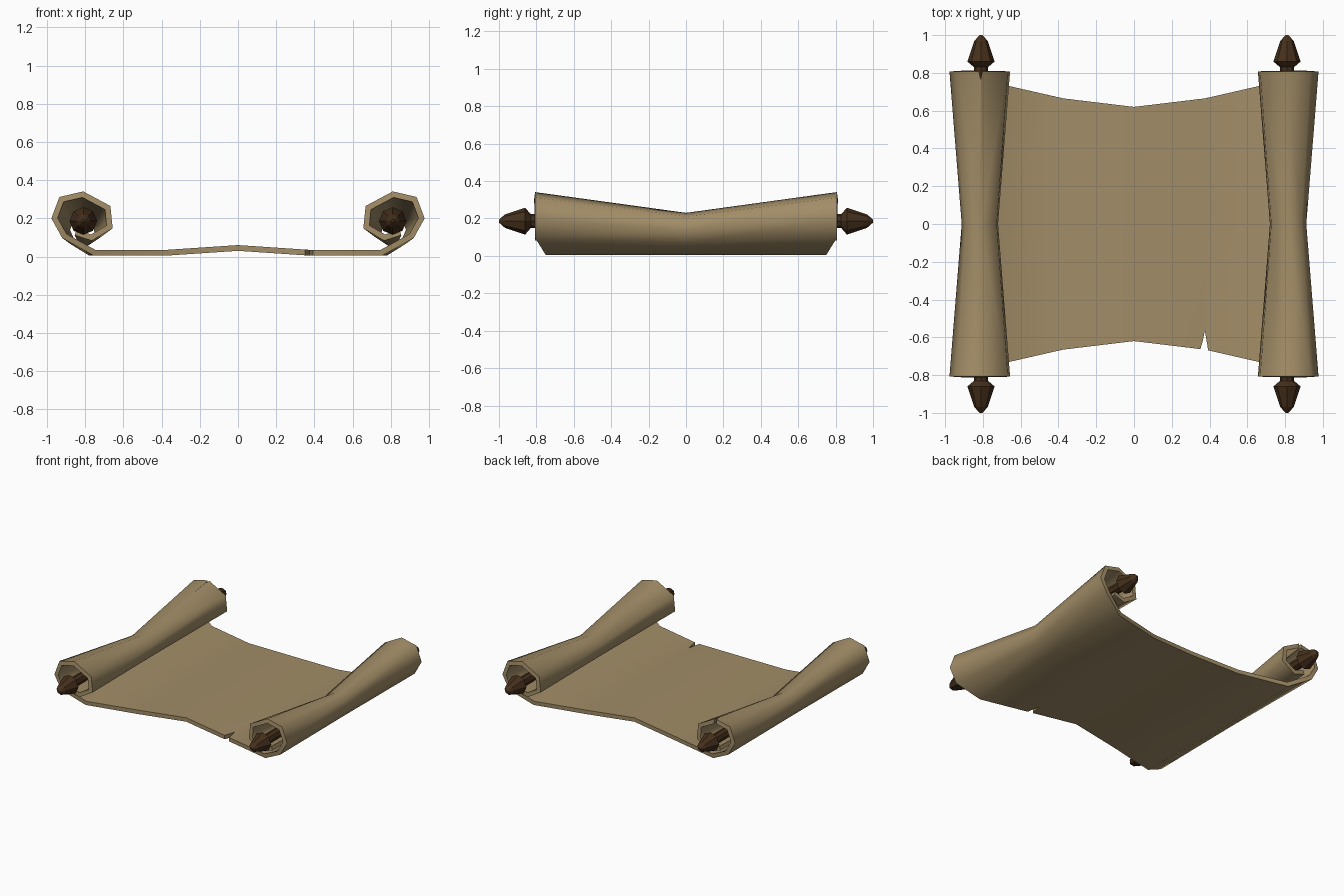
import bpy, bmesh, math
from mathutils import Matrix

if "Cube" in bpy.data.objects:
    bpy.data.objects.remove(bpy.data.objects["Cube"])


def material(name, rgb):
    m = bpy.data.materials.new(name)
    m.diffuse_color = (*rgb, 1)
    m.use_nodes = True
    m.node_tree.nodes["Principled BSDF"].inputs["Base Color"].default_value = m.diffuse_color
    return m


parchment = material("parchment", (0.36, 0.265, 0.135))
dark_wood = material("dark wood", (0.06, 0.029, 0.011))


def add_object(name, bm, mat):
    bmesh.ops.recalc_face_normals(bm, faces=bm.faces) if name != "parchment_sheet" else None
    me = bpy.data.meshes.new(name)
    bm.to_mesh(me)
    bm.free()
    me.materials.append(mat)
    ob = bpy.data.objects.new(name, me)
    bpy.context.collection.objects.link(ob)
    return ob


# Sheet: outer surface of the right half as (x, z, half length in y)
CX = 0.815
half = [(0, 0.03, 0.62), (0.375, 0.005, 0.665), (0.755, 0.005, 0.75),
        (0.92, 0.097, 0.807), (0.977, 0.2, 0.807), (0.935, 0.312, 0.807),
        (0.81, 0.341, 0.807), (0.668, 0.265, 0.807), (0.656, 0.148, 0.807),
        (0.765, 0.083, 0.807), (0.855, 0.112, 0.807)]
path = [(-x, z, h) for x, z, h in reversed(half[1:])] + half

bm = bmesh.new()
rows = []
for x, z, h in path:
    mx, mz = x, z
    if abs(x) > 0.5:  # rolls are pinched at the middle
        mx = math.copysign(CX + (abs(x) - CX) * 0.6, x)
        mz = 0.005 + (z - 0.005) * 0.67
    rows.append([bm.verts.new(p) for p in ((x, -h, z), (mx, 0, mz), (x, h, z))])
for a, b in zip(rows, rows[1:]):
    for i in range(2):
        bm.faces.new((a[i], a[i + 1], b[i + 1], b[i]))
sheet = add_object("parchment_sheet", bm, parchment)
bpy.context.view_layer.objects.active = sheet
sheet.select_set(True)
mod = sheet.modifiers.new("thickness", 'SOLIDIFY')
mod.thickness = 0.03
mod.offset = -1
mod.use_even_offset = True
bpy.ops.object.modifier_apply(modifier=mod.name)


# Tears: wedge cutters on the front edge and on the left roll
def tear(points, z0, z1):
    bm = bmesh.new()
    face = bm.faces.new([bm.verts.new((x, y, z0)) for x, y in points])
    ext = bmesh.ops.extrude_face_region(bm, geom=[face])
    bmesh.ops.translate(bm, vec=(0, 0, z1 - z0),
                        verts=[v for v in ext["geom"] if isinstance(v, bmesh.types.BMVert)])
    cutter = add_object("tear_cutter", bm, parchment)
    cutter.hide_render = True
    mod = sheet.modifiers.new("tear", 'BOOLEAN')
    mod.operation = 'DIFFERENCE'
    mod.solver = 'EXACT'
    mod.object = cutter
    bpy.ops.object.modifier_apply(modifier=mod.name)
    bpy.data.objects.remove(cutter)


tear([(0.34, -0.70), (0.397, -0.70), (0.388, -0.64), (0.375, -0.565), (0.364, -0.62)], -0.1, 0.15)
tear([(-0.83, 0.85), (-0.795, 0.85), (-0.812, 0.765)], 0.26, 0.45)
bpy.ops.object.shade_smooth_by_angle(angle=math.radians(65))

# Rods with turned finials: eight-sided lathe profile (radius, y)
end = [(0.037, 0.70), (0.037, 0.83), (0.072, 0.86), (0.036, 0.968), (0.008, 1.0)]
profile = [(r, -y) for r, y in reversed(end)] + [(0.026, 0)] + end
for side, name in ((-1, "left_rod"), (1, "right_rod")):
    bm = bmesh.new()
    rings = [[bm.verts.new((side * 0.81 + r * math.cos(t * math.pi / 4), y,
                            0.186 + r * math.sin(t * math.pi / 4))) for t in range(8)]
             for r, y in profile]
    for a, b in zip(rings, rings[1:]):
        for i in range(8):
            bm.faces.new((a[i], a[(i + 1) % 8], b[(i + 1) % 8], b[i]))
    bm.faces.new(rings[0])
    bm.faces.new(rings[-1])
    add_object(name, bm, dark_wood)
